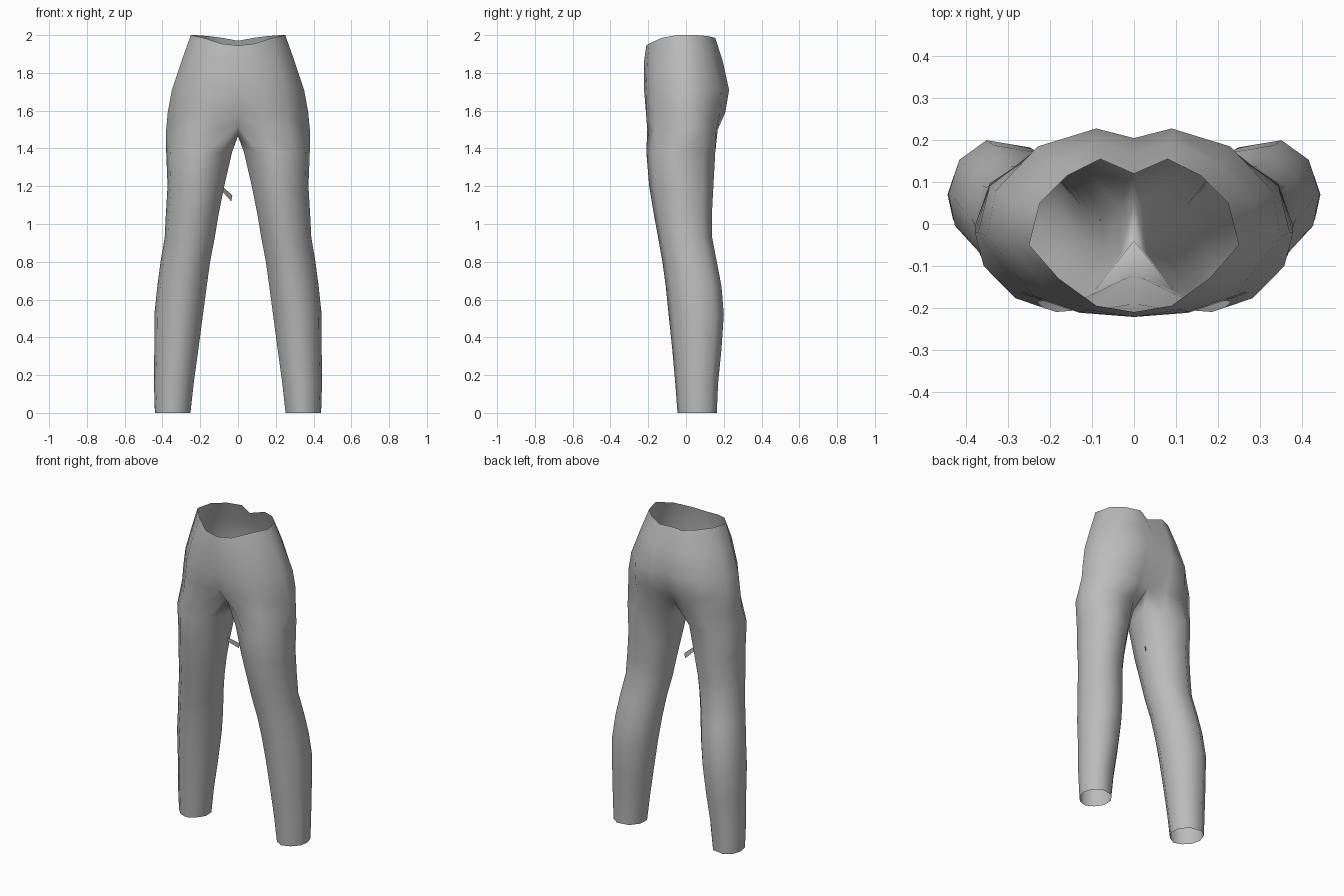
import bpy, bmesh

if "Cube" in bpy.data.objects:
    bpy.data.objects.remove(bpy.data.objects["Cube"])

grey = bpy.data.materials.new("plain grey")
grey.diffuse_color = (0.5, 0.5, 0.5, 1)
grey.use_nodes = True
grey.node_tree.nodes["Principled BSDF"].inputs["Base Color"].default_value = grey.diffuse_color

# Right half of the hips, each ring running front centre -> side -> back centre
WAIST = [(0, -.21), (.09, -.195), (.18, -.13), (.25, -.05), (.225, .05), (.16, .115), (.08, .155), (0, .12)]
WAIST_Z = [1.945, 1.955, 1.985, 2.0, 2.0, 1.995, 1.985, 1.97]
HIPS = [
    (1.86, [(0, -.222), (.11, -.205), (.21, -.16), (.3, -.04), (.28, .06), (.21, .14), (.09, .195), (0, .17)]),
    (1.71, [(0, -.222), (.13, -.21), (.25, -.16), (.35, -.03), (.33, .08), (.23, .185), (.09, .228), (0, .205)]),
    (1.59, [(0, -.19), (.13, -.212), (.26, -.165), (.372, -.02), (.345, .09), (.23, .18), (.1, .208), (0, .175)]),
]
SEAT = [(0, -.12, 1.525), (.12, -.205, 1.5), (.27, -.165, 1.5), (.38, -.02, 1.5), (.345, .09, 1.5),
        (.23, .16, 1.5), (.1, .168, 1.5), (0, .125, 1.505)]
CROTCH = [(0, .06, 1.465), (0, -.04, 1.465)]

# Leg cross-section in unit space and its extents: z, inner x, outer x, front y, back y
SECTION = [(-.62, -.72), (-.1, -1), (.45, -.82), (.88, -.4), (1, .12), (.8, .68), (.3, 1), (-.5, .88),
           (-.95, .35), (-.98, -.25)]
LEG = [
    (1.38, .028, .38, -.21, .155), (1.2, .07, .373, -.195, .145), (1.05, .10, .382, -.17, .137),
    (.93, .12, .388, -.148, .138), (.8, .145, .41, -.125, .163), (.67, .163, .427, -.107, .188),
    (.52, .183, .443, -.092, .2), (.34, .207, .443, -.073, .188), (.16, .232, .445, -.057, .17),
    (0, .25, .44, -.045, .163),
]


def finish(name, bm):
    mesh = bpy.data.meshes.new(name)
    bm.to_mesh(mesh)
    bm.free()
    mesh.materials.append(grey)
    mesh.shade_smooth()
    obj = bpy.data.objects.new(name, mesh)
    bpy.context.collection.objects.link(obj)
    return obj


def bridge(bm, a, b, closed):
    n = len(a)
    for i in range(n if closed else n - 1):
        j = (i + 1) % n
        bm.faces.new((a[i], b[i], b[j], a[j]))


# Trousers: open shell lofted for one side, then mirrored
bm = bmesh.new()
ring = [bm.verts.new((x, y, z)) for (x, y), z in zip(WAIST, WAIST_Z)]
for z, pts in HIPS:
    lower = [bm.verts.new((x, y, z)) for x, y in pts]
    bridge(bm, ring, lower, False)
    ring = lower
lower = [bm.verts.new(p) for p in SEAT]
bridge(bm, ring, lower, False)
ring = lower + [bm.verts.new(p) for p in CROTCH]
for z, x0, x1, y0, y1 in LEG:
    lower = [bm.verts.new(((x0 + x1) / 2 + u * (x1 - x0) / 2, (y0 + y1) / 2 + v * (y1 - y0) / 2, z))
             for u, v in SECTION]
    bridge(bm, ring, lower, True)
    ring = lower
geom = bm.verts[:] + bm.edges[:] + bm.faces[:]
bmesh.ops.mirror(bm, geom=geom, axis='X', merge_dist=0.0005)
bmesh.ops.remove_doubles(bm, verts=bm.verts[:], dist=0.0005)
bmesh.ops.recalc_face_normals(bm, faces=bm.faces[:])
finish("trousers", bm)

# Small loose strip on the inner thigh
bm = bmesh.new()
bm.faces.new([bm.verts.new(p) for p in
              [(-.09, 0, 1.205), (-.09, 0, 1.18), (-.036, .06, 1.12), (-.03, .06, 1.152)]])
finish("loose_strip", bm)
